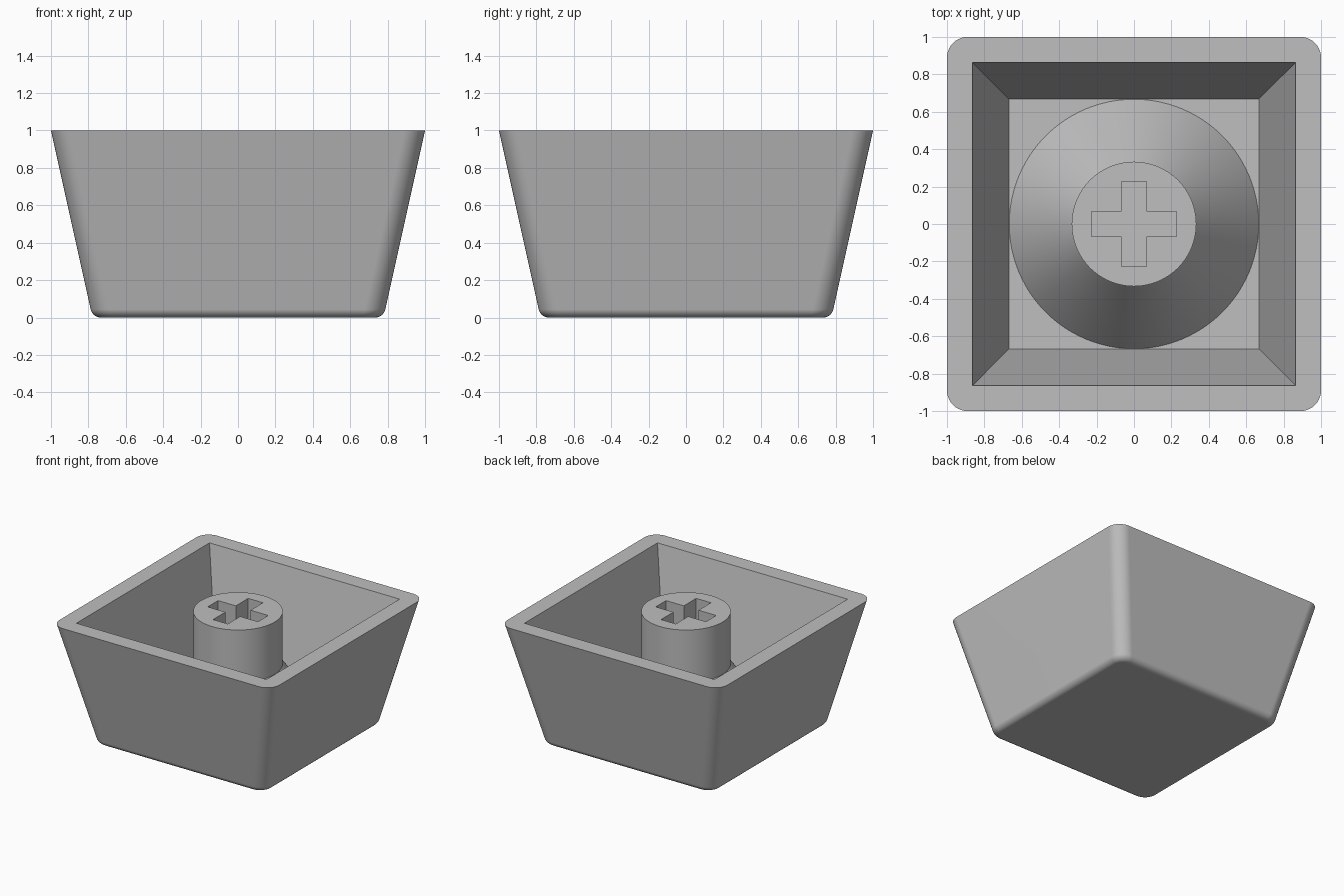
import bpy, bmesh, math

cube = bpy.data.objects.get("Cube")
if cube:
    bpy.data.objects.remove(cube, do_unlink=True)

mat = bpy.data.materials.new("light grey plastic")
mat.use_nodes = True
GREY = (0.52, 0.52, 0.52, 1)
mat.diffuse_color = GREY
mat.node_tree.nodes["Principled BSDF"].inputs["Base Color"].default_value = GREY


def make_object(name, bm):
    bmesh.ops.remove_doubles(bm, verts=bm.verts, dist=1e-5)
    bmesh.ops.recalc_face_normals(bm, faces=bm.faces)
    mesh = bpy.data.meshes.new(name)
    bm.to_mesh(mesh)
    bm.free()
    mesh.materials.append(mat)
    obj = bpy.data.objects.new(name, mesh)
    bpy.context.collection.objects.link(obj)
    return obj


def activate(obj):
    bpy.ops.object.select_all(action="DESELECT")
    obj.select_set(True)
    bpy.context.view_layer.objects.active = obj


def loft(rings):
    """Join rings of equal point count and close both ends."""
    bm = bmesh.new()
    loops = [[bm.verts.new(p) for p in ring] for ring in rings]
    n = len(loops[0])
    for a, b in zip(loops, loops[1:]):
        for i in range(n):
            j = (i + 1) % n
            bm.faces.new((a[i], a[j], b[j], b[i]))
    bm.faces.new(loops[0])
    bm.faces.new(loops[-1])
    return bm


def rounded_square(half, radius, z, steps=10):
    pts = []
    for k in range(4):
        mid = math.radians(45 + 90 * k)
        cx = math.copysign(half - radius, math.cos(mid))
        cy = math.copysign(half - radius, math.sin(mid))
        for i in range(steps + 1):
            a = math.radians(90 * (k + i / steps))
            pts.append((cx + radius * math.cos(a), cy + radius * math.sin(a), z))
    return pts


def circle(radius, z, n=96):
    return [(radius * math.cos(math.tau * i / n),
             radius * math.sin(math.tau * i / n), z) for i in range(n)]


# Hollow tapered shell: rounded base edge, outer wall, rim, inner wall, floor
BASE, CORNER, FILLET, FLOOR = 0.778, 0.11, 0.055, 0.111
taper = math.atan(1 - BASE)
turn = math.pi / 2 - taper
centre = BASE - FILLET * math.tan(turn / 2)
rings = []
for i in range(9):
    a = turn * i / 8
    half = centre + FILLET * math.sin(a)
    z = FILLET * (1 - math.cos(a))
    inset = BASE + (1 - BASE) * z - half
    rings.append(rounded_square(half, CORNER - inset, z))
rings.append(rounded_square(1, CORNER, 1))
rings.append(rounded_square(0.864, 0, 1))
rings.append(rounded_square(0.667, 0, FLOOR))
shell = make_object("cap_shell", loft(rings))

# Central stem with a flared foot
stem = make_object("stem", loft([circle(0.667, FLOOR), circle(0.333, 0.57), circle(0.333, 1)]))

# Cross-shaped socket cut into the stem
ARM, WIDTH, DEPTH = 0.228, 0.067, 0.44
outline = []
for k in range(4):
    c, s = round(math.cos(k * math.pi / 2)), round(math.sin(k * math.pi / 2))
    for x, y in ((ARM, -WIDTH), (ARM, WIDTH), (WIDTH, WIDTH)):
        outline.append((x * c - y * s, x * s + y * c))
cutter = make_object("socket_cutter", loft([[(x, y, z) for x, y in outline] for z in (1 - DEPTH, 1.2)]))
cutter.hide_render = True
cut = stem.modifiers.new("socket", "BOOLEAN")
cut.operation, cut.solver, cut.object = "DIFFERENCE", "EXACT", cutter
activate(stem)
bpy.ops.object.modifier_apply(modifier=cut.name)
bpy.data.objects.remove(cutter, do_unlink=True)

# Smooth rounded areas, keep hard edges crisp
for obj in (shell, stem):
    activate(obj)
    bpy.ops.object.shade_smooth_by_angle(angle=math.radians(30))
    weighted = obj.modifiers.new("flat_faces", "WEIGHTED_NORMAL")
    weighted.keep_sharp = True
